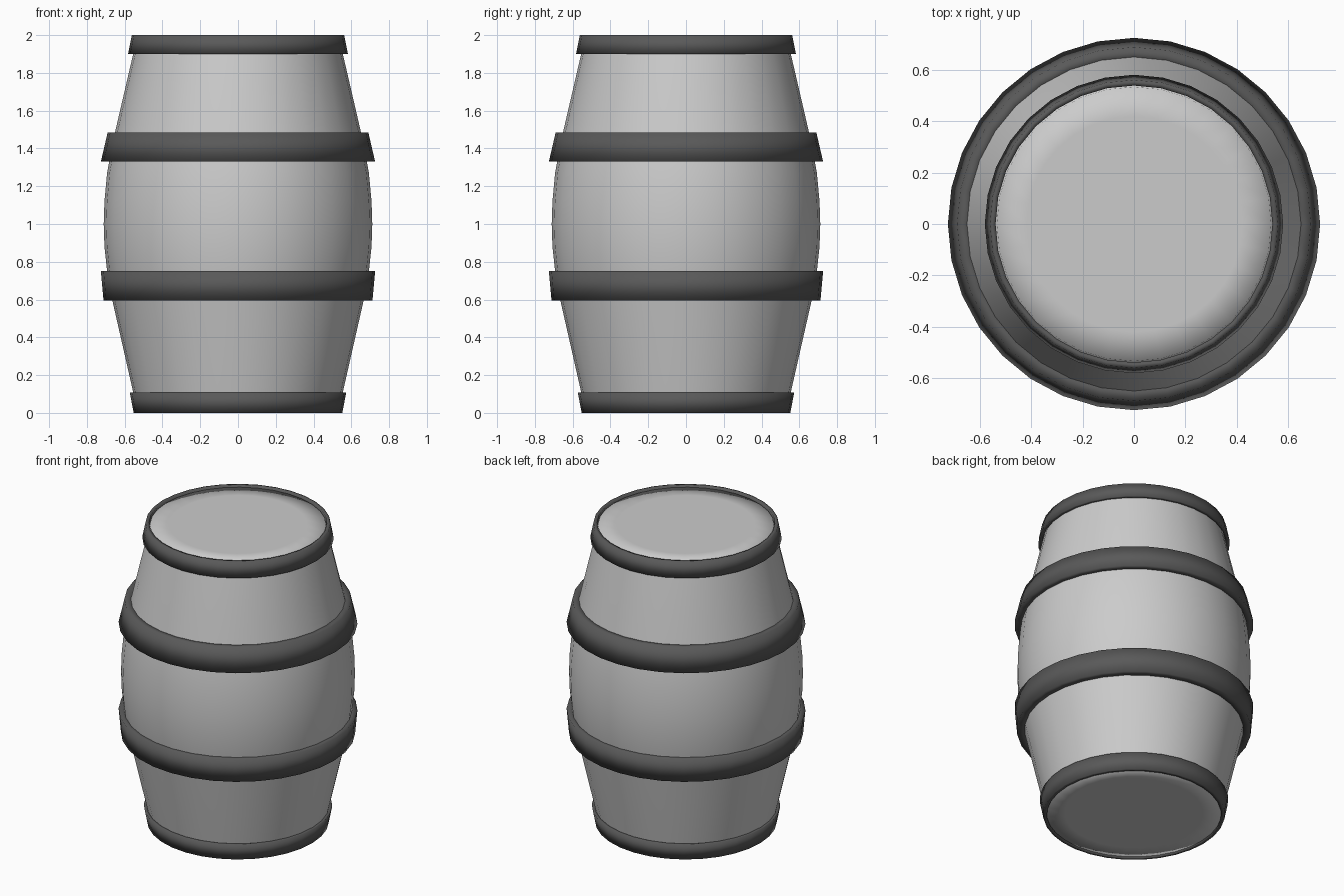
import bpy, bmesh, math

if "Cube" in bpy.data.objects:
    bpy.data.objects.remove(bpy.data.objects["Cube"])

SIDES = 32


def revolve(name, profile, closed=False, material=None):
    """Revolve (radius, z) points; closed makes a ring, otherwise the ends are capped."""
    bm = bmesh.new()
    rings = []
    for r, z in profile:
        rings.append([bm.verts.new((r * math.cos(2 * math.pi * i / SIDES),
                                    r * math.sin(2 * math.pi * i / SIDES), z))
                      for i in range(SIDES)])
    pairs = list(zip(rings, rings[1:]))
    if closed:
        pairs.append((rings[-1], rings[0]))
    for a, b in pairs:
        for i in range(SIDES):
            j = (i + 1) % SIDES
            bm.faces.new((a[i], a[j], b[j], b[i]))
    if not closed:
        bm.faces.new(rings[0])
        bm.faces.new(rings[-1])
    bmesh.ops.recalc_face_normals(bm, faces=bm.faces)
    for f in bm.faces:
        f.smooth = True
    mesh = bpy.data.meshes.new(name)
    bm.to_mesh(mesh)
    bm.free()
    obj = bpy.data.objects.new(name, mesh)
    bpy.context.collection.objects.link(obj)
    if material:
        mesh.materials.append(material)
    return obj


iron = bpy.data.materials.new("dark_iron")
iron.diffuse_color = (0.1, 0.1, 0.1, 1)
iron.use_nodes = True
iron.node_tree.nodes["Principled BSDF"].inputs["Base Color"].default_value = iron.diffuse_color

# Bulging wooden body, with an inner ring on each flat end
revolve("barrel_body", [
    (0.42, 0.01), (0.535, 0.01), (0.555, 0.11), (0.664, 0.59), (0.693, 0.75),
    (0.707, 0.88), (0.711, 1.0), (0.707, 1.12), (0.693, 1.27), (0.664, 1.43),
    (0.555, 1.9), (0.535, 1.99), (0.42, 1.99)])

# Hoops: bottom radius, bottom z, top radius, top z, band thickness
hoops = {
    "bottom_hoop": (0.552, 0.0, 0.573, 0.107, 0.022),
    "lower_hoop": (0.712, 0.595, 0.726, 0.75, 0.055),
    "upper_hoop": (0.726, 1.33, 0.69, 1.485, 0.055),
    "top_hoop": (0.582, 1.9, 0.562, 2.0, 0.022),
}
for name, (r0, z0, r1, z1, t) in hoops.items():
    revolve(name, [(r0 - t, z0), (r0, z0), (r1, z1), (r1 - t, z1)], True, iron)
